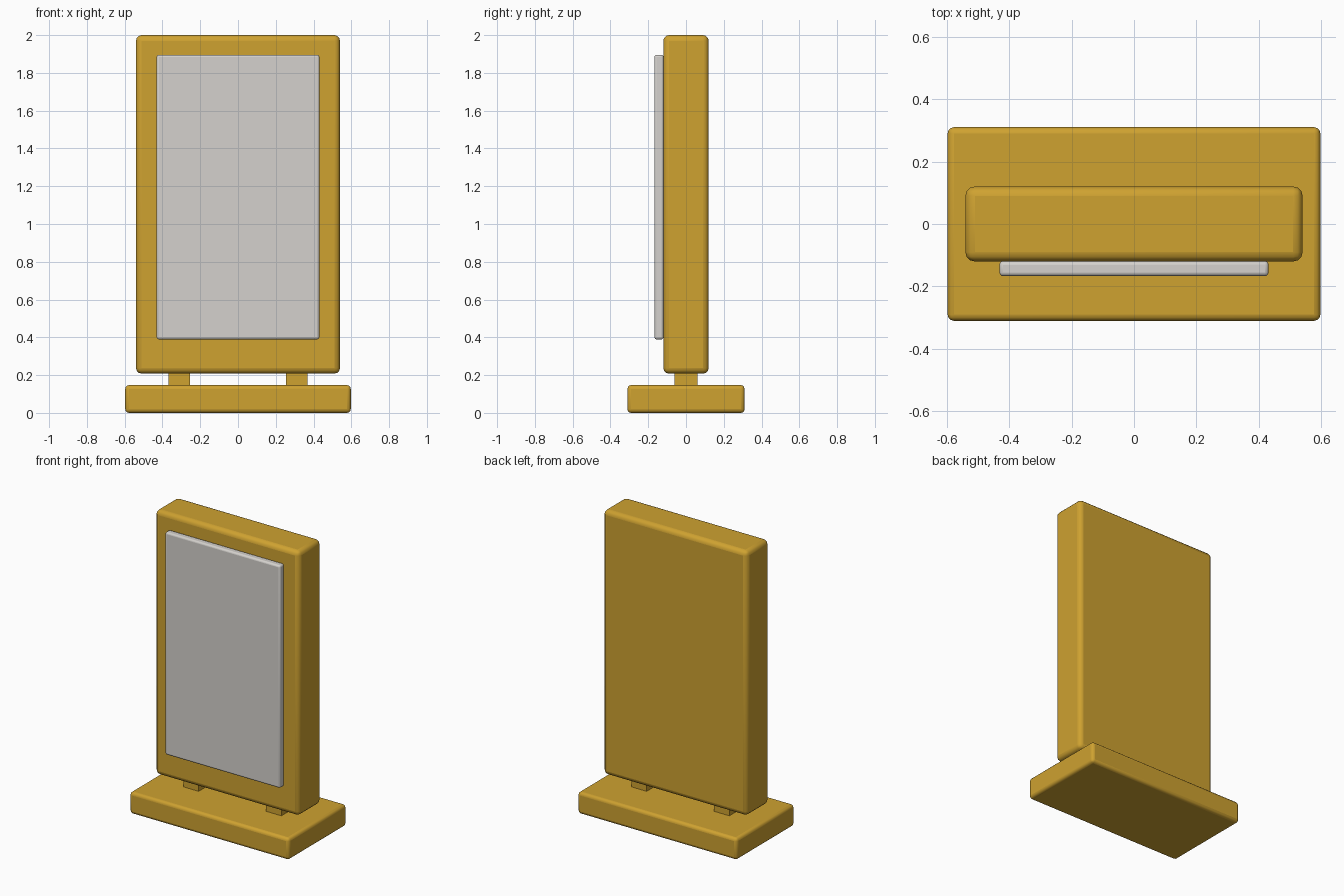
import bpy, math

if "Cube" in bpy.data.objects:
    bpy.data.objects.remove(bpy.data.objects["Cube"])

def material(name, color):
    m = bpy.data.materials.new(name)
    m.diffuse_color = color
    m.use_nodes = True
    m.node_tree.nodes["Principled BSDF"].inputs["Base Color"].default_value = m.diffuse_color
    return m

amber = material("amber_paint", (0.62, 0.36, 0.03, 1))
pale = material("pale_panel", (0.66, 0.64, 0.61, 1))

def box(name, lo, hi, bevel, mat):
    """Axis-aligned box between two corners, with rounded edges."""
    bpy.ops.mesh.primitive_cube_add(size=1, location=[(a + b) / 2 for a, b in zip(lo, hi)])
    ob = bpy.context.object
    ob.name = name
    ob.scale = [b - a for a, b in zip(lo, hi)]
    bpy.ops.object.transform_apply(location=False, rotation=False, scale=True)
    ob.data.materials.append(mat)
    if bevel:
        mod = ob.modifiers.new("rounded_edges", 'BEVEL')
        mod.width = bevel
        mod.segments = 3
        bpy.ops.object.shade_smooth_by_angle(angle=math.radians(40))
    return ob

# Floor plinth
box("base", (-0.597, -0.31, 0), (0.597, 0.31, 0.147), 0.02, amber)

# Two short posts carrying the cabinet
for side, x in (("left", -0.31), ("right", 0.31)):
    box(side + "_post", (x - 0.057, -0.06, 0.135), (x + 0.057, 0.06, 0.225), 0, amber)

# Upright cabinet
box("cabinet", (-0.54, -0.12, 0.208), (0.54, 0.12, 2.0), 0.03, amber)

# Display panel on the front face
box("display_panel", (-0.431, -0.167, 0.389), (0.431, -0.119, 1.896), 0.012, pale)
